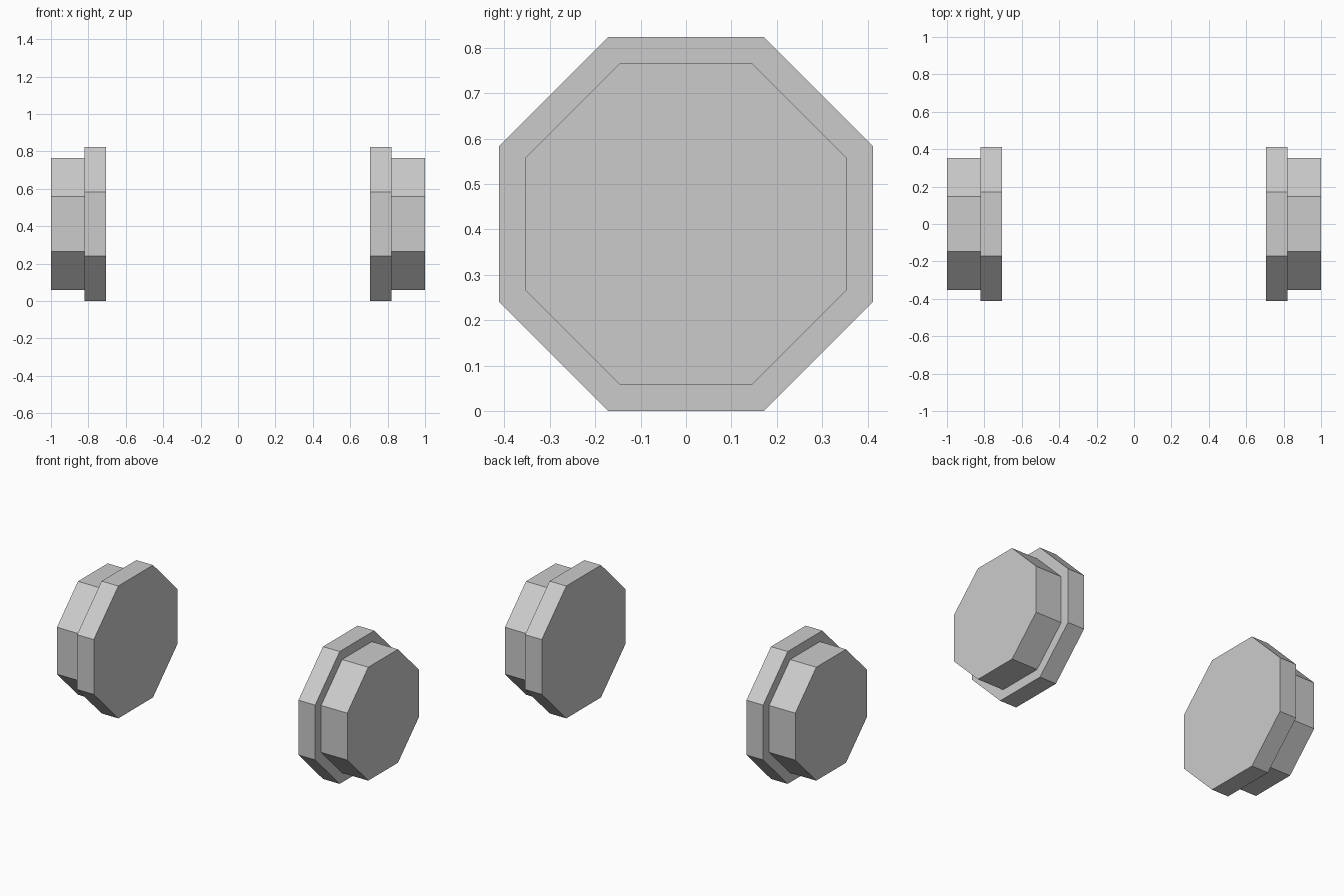
import bpy
import bmesh
from math import cos, pi
from mathutils import Matrix

cube = bpy.data.objects.get("Cube")
if cube:
    bpy.data.objects.remove(cube, do_unlink=True)

SIDES = 8
AXLE_Z = 0.412

# Single grey material
grey = bpy.data.materials.new("light_grey")
grey.use_nodes = True
colour = (0.6, 0.6, 0.6, 1)
grey.diffuse_color = colour
grey.node_tree.nodes["Principled BSDF"].inputs["Base Color"].default_value = colour


def octagon_disc(name, x_in, x_out, half_height, side):
    """Capped eight-sided disc lying along x, with a flat side down."""
    mesh = bpy.data.meshes.new(name)
    bm = bmesh.new()
    radius = half_height / cos(pi / SIDES)
    place = (Matrix.Translation((side * (x_in + x_out) / 2, 0, AXLE_Z))
             @ Matrix.Rotation(pi / 2, 4, "Y")
             @ Matrix.Rotation(pi / SIDES, 4, "Z"))
    bmesh.ops.create_cone(bm, cap_ends=True, segments=SIDES, radius1=radius,
                          radius2=radius, depth=x_out - x_in, matrix=place)
    bm.to_mesh(mesh)
    bm.free()
    mesh.materials.append(grey)
    obj = bpy.data.objects.new(name, mesh)
    bpy.context.collection.objects.link(obj)


# A pair of wheels: wide inner flange and narrower outer tread
for label, side in (("left", 1), ("right", -1)):
    octagon_disc(label + "_wheel_flange", 0.705, 0.82, 0.412, side)
    octagon_disc(label + "_wheel_tread", 0.82, 1.0, 0.353, side)
